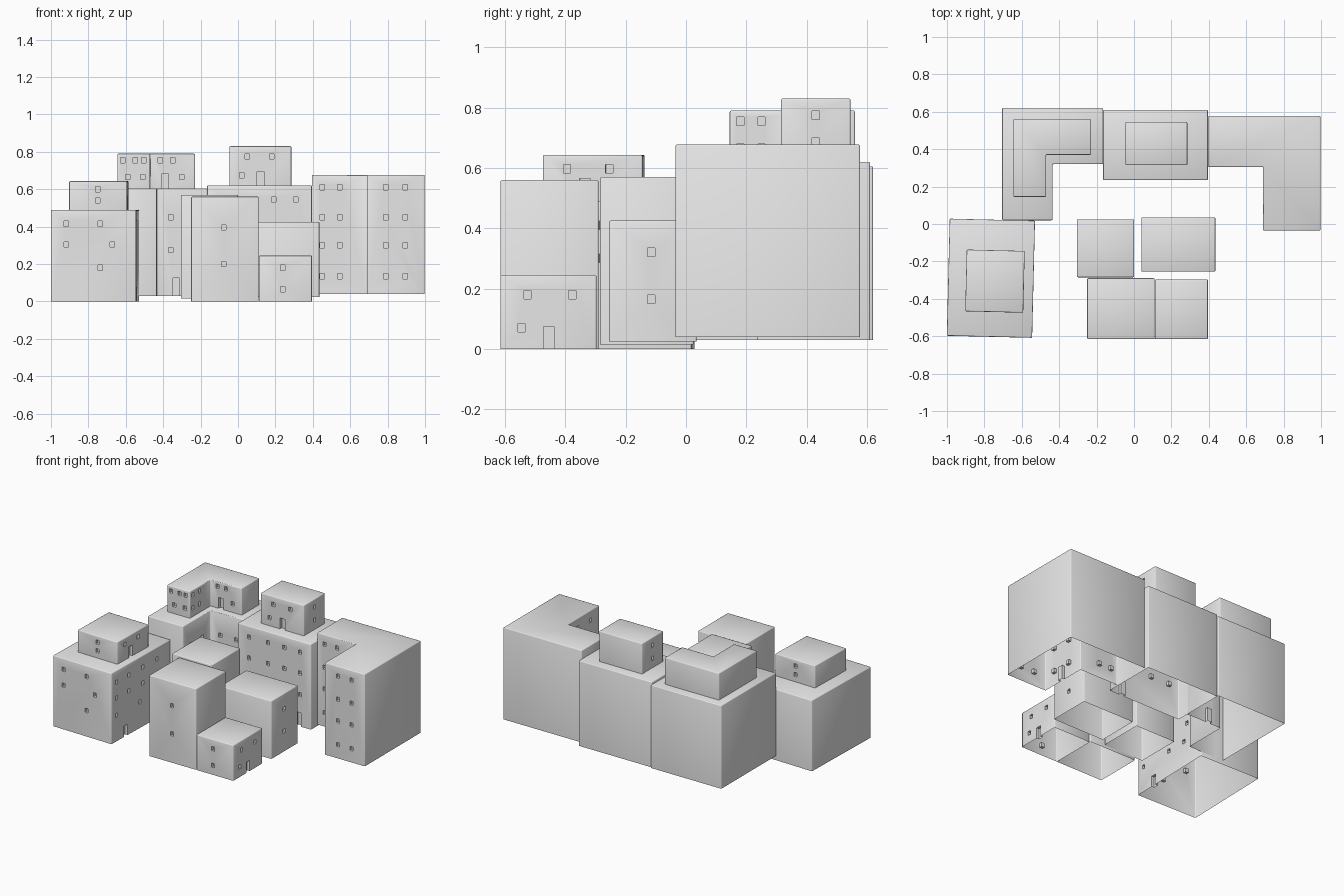
import bpy, bmesh
from math import radians
from mathutils import Matrix, Vector

default = bpy.data.objects.get("Cube")
if default:
    bpy.data.objects.remove(default, do_unlink=True)

plaster = bpy.data.materials.new("plaster_grey")
plaster.use_nodes = True
plaster.diffuse_color = (0.8, 0.8, 0.8, 1)
plaster.node_tree.nodes["Principled BSDF"].inputs["Base Color"].default_value = (0.8, 0.8, 0.8, 1)

RECESS = 0.02
WINDOW = (0.024, 0.028)
DOOR = (0.036, 0.075)


def rect(x0, x1, y0, y1):
    return [(x0, y0), (x1, y0), (x1, y1), (x0, y1)]


def windows(axis, wall, across, heights):
    """Grid of window openings on a wall lying across the given axis."""
    return [(axis, wall, a, h, *WINDOW) for a in across for h in heights]


def door(axis, wall, across, floor):
    """Door opening that reaches below the floor line."""
    width, height = DOOR
    return [(axis, wall, across, floor + height / 2 - 0.01, width, height + 0.02)]


def new_object(name, bm):
    mesh = bpy.data.meshes.new(name)
    bm.to_mesh(mesh)
    bm.free()
    obj = bpy.data.objects.new(name, mesh)
    bpy.context.collection.objects.link(obj)
    return obj


def make_cutter(openings):
    bm = bmesh.new()
    for axis, wall, across, z, width, height in openings:
        if axis == "y":
            place, size = (across, wall, z), (width, RECESS * 2, height)
        else:
            place, size = (wall, across, z), (RECESS * 2, width, height)
        bmesh.ops.create_cube(bm, size=1,
                              matrix=Matrix.Translation(place) @ Matrix.Diagonal((*size, 1)))
    cutter = new_object("opening_cutter", bm)
    cutter.hide_render = True
    return cutter


def building(name, outline, z0, z1, openings=(), turn=0, pivot=(0, 0)):
    """Hollow block with softened edges, recessed openings and an open underside."""
    bm = bmesh.new()
    base = bm.faces.new([bm.verts.new((x, y, z0)) for x, y in outline])
    extruded = bmesh.ops.extrude_face_region(bm, geom=[base])["geom"]
    for v in extruded:
        if isinstance(v, bmesh.types.BMVert):
            v.co.z = z1
    if not base.is_valid or len(bm.faces) < len(outline) + 2:
        bmesh.ops.holes_fill(bm, edges=bm.edges[:])
    bmesh.ops.recalc_face_normals(bm, faces=bm.faces[:])
    soft = [e for e in bm.edges if max(v.co.z for v in e.verts) > z1 - 1e-4]
    bmesh.ops.bevel(bm, geom=soft, offset=0.005, segments=2, profile=0.5, affect="EDGES")
    obj = new_object(name, bm)

    # Recess the windows and doors
    if openings:
        cutter = make_cutter(openings)
        mod = obj.modifiers.new("openings", "BOOLEAN")
        mod.operation = "DIFFERENCE"
        mod.solver = "EXACT"
        mod.object = cutter
        graph = bpy.context.evaluated_depsgraph_get()
        cut = bpy.data.meshes.new_from_object(obj.evaluated_get(graph))
        obj.modifiers.clear()
        obj.data = cut
        bpy.data.objects.remove(cutter, do_unlink=True)

    # Open the underside and turn the block
    bm = bmesh.new()
    bm.from_mesh(obj.data)
    under = [f for f in bm.faces if all(abs(v.co.z - z0) < 1e-4 for v in f.verts)]
    bmesh.ops.delete(bm, geom=under, context="FACES")
    bmesh.ops.rotate(bm, verts=bm.verts[:], cent=Vector((*pivot, 0)),
                     matrix=Matrix.Rotation(radians(turn), 3, "Z"))
    bm.to_mesh(obj.data)
    bm.free()
    obj.data.materials.clear()
    obj.data.materials.append(plaster)
    bpy.ops.object.select_all(action="DESELECT")
    obj.select_set(True)
    bpy.context.view_layer.objects.active = obj
    bpy.ops.object.shade_smooth_by_angle(angle=radians(50))
    return obj


# Front left house with its rooftop room, both slightly turned
skew = dict(turn=-1.4, pivot=(-0.765, -0.29))
building("front_left_house", rect(-0.993, -0.537, -0.603, 0.023), 0, 0.49,
         windows("y", -0.603, [-0.91, -0.73], [0.415])
         + windows("y", -0.603, [-0.91, -0.665], [0.305])
         + windows("y", -0.603, [-0.73], [0.18])
         + windows("x", -0.537, [-0.55, -0.42, -0.27, -0.12], [0.41, 0.3])
         + windows("x", -0.537, [-0.55, -0.3, -0.15], [0.18])
         + door("x", -0.537, -0.45, 0), **skew)
building("front_left_rooftop", rect(-0.898, -0.588, -0.47, -0.14), 0.49, 0.643,
         windows("y", -0.47, [-0.745], [0.6, 0.54])
         + windows("y", -0.14, [-0.745], [0.6, 0.54])
         + windows("x", -0.588, [-0.39, -0.25], [0.597])
         + door("x", -0.588, -0.33, 0.49), **skew)

# Back left corner house with its stepped rooftop
building("back_left_house",
         [(-0.705, 0.02), (-0.435, 0.02), (-0.435, 0.32), (-0.165, 0.32),
          (-0.165, 0.62), (-0.705, 0.62)], 0.03, 0.605,
         windows("y", 0.32, [-0.36, -0.24], [0.275, 0.45])
         + windows("x", -0.435, [0.1, 0.23], [0.275, 0.45])
         + door("y", 0.32, -0.33, 0.05))
building("back_left_rooftop",
         [(-0.645, 0.145), (-0.47, 0.145), (-0.47, 0.37), (-0.23, 0.37),
          (-0.23, 0.56), (-0.645, 0.56)], 0.605, 0.79,
         windows("y", 0.145, [-0.615, -0.55, -0.505], [0.755])
         + windows("y", 0.145, [-0.59, -0.51], [0.665])
         + windows("y", 0.37, [-0.415, -0.35], [0.755])
         + windows("y", 0.37, [-0.3], [0.665])
         + windows("x", -0.47, [0.18, 0.25], [0.755, 0.665])
         + door("y", 0.37, -0.39, 0.605))

# Back middle house and rooftop room
building("back_middle_house", rect(-0.165, 0.395, 0.235, 0.61), 0.03, 0.62,
         windows("y", 0.235, [-0.08, 0.065, 0.19, 0.31], [0.545, 0.4, 0.25])
         + door("y", 0.235, 0.3, 0.05))
building("back_middle_rooftop", rect(-0.045, 0.285, 0.315, 0.545), 0.62, 0.83,
         windows("y", 0.315, [0.05, 0.18], [0.775])
         + windows("y", 0.315, [0.02], [0.675])
         + windows("x", 0.285, [0.43], [0.775, 0.685])
         + windows("x", -0.045, [0.43], [0.775, 0.685])
         + door("y", 0.315, 0.12, 0.62))

# Right corner house
floors = [0.61, 0.45, 0.3, 0.135]
building("right_corner_house",
         [(0.69, -0.035), (0.997, -0.035), (0.997, 0.577), (0.395, 0.577),
          (0.395, 0.305), (0.69, 0.305)], 0.04, 0.677,
         windows("y", 0.305, [0.45, 0.545], floors)
         + windows("y", -0.035, [0.79, 0.895], floors)
         + windows("x", 0.69, [0.06, 0.2], floors)
         + door("x", 0.69, 0.13, 0.06))

# Central cluster
building("centre_left_house", rect(-0.305, 0, -0.285, 0.025), 0.015, 0.57)
building("centre_right_house", rect(0.04, 0.435, -0.255, 0.035), 0.025, 0.425,
         windows("x", 0.435, [-0.115], [0.32, 0.165]))
building("front_tall_house", rect(-0.25, 0.11, -0.615, -0.29), 0, 0.56,
         windows("y", -0.615, [-0.075], [0.395, 0.2]))
building("front_low_house", rect(0.112, 0.395, -0.615, -0.297), 0, 0.245,
         windows("y", -0.615, [0.24], [0.18, 0.065])
         + windows("x", 0.395, [-0.525, -0.377], [0.18])
         + windows("x", 0.395, [-0.545], [0.07])
         + door("x", 0.395, -0.455, 0))
